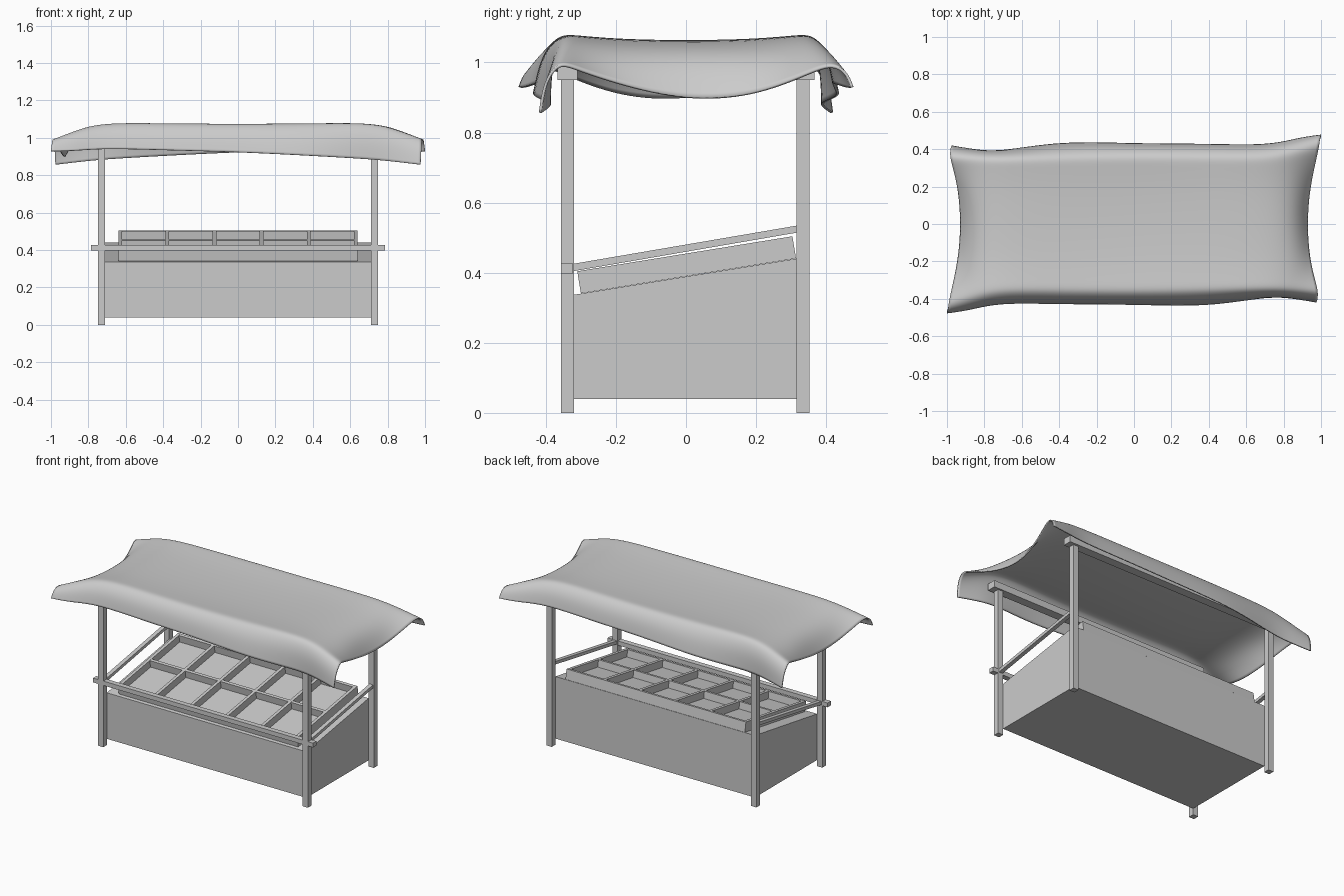
import bpy, bmesh, math
from mathutils import Vector, Matrix

if "Cube" in bpy.data.objects:
    bpy.data.objects.remove(bpy.data.objects["Cube"])


def make_object(name, bm):
    bmesh.ops.recalc_face_normals(bm, faces=bm.faces[:])
    me = bpy.data.meshes.new(name)
    bm.to_mesh(me)
    bm.free()
    ob = bpy.data.objects.new(name, me)
    bpy.context.collection.objects.link(ob)
    return ob


def add_box(bm, lo, hi):
    lo, hi = Vector(lo), Vector(hi)
    size = hi - lo
    bmesh.ops.create_cube(bm, size=1, matrix=Matrix.Translation((lo + hi) / 2)
                          @ Matrix.Diagonal((*size, 1)))


def box(name, lo, hi):
    bm = bmesh.new()
    add_box(bm, lo, hi)
    return make_object(name, bm)


def prism(name, profile, x0, x1):
    """Extrude a (y, z) profile along x."""
    bm = bmesh.new()
    f = bm.faces.new([bm.verts.new((x0, y, z)) for y, z in profile])
    ext = bmesh.ops.extrude_face_region(bm, geom=[f])
    bmesh.ops.translate(bm, vec=(x1 - x0, 0, 0),
                        verts=[v for v in ext['geom'] if isinstance(v, bmesh.types.BMVert)])
    return make_object(name, bm)


# Counter body with sloping top
prism("counter_body", [(-.32, .04), (.315, .04), (.315, .44), (-.32, .337)], -.712, .712)

# Posts and sloping side rails
for side, s in (("left", -1), ("right", 1)):
    for end, y0, y1 in (("front", -.357, -.32), ("back", .315, .352)):
        x = s * .73
        box(f"{end}_{side}_post", (x - .0185, y0, 0), (x + .0185, y1, .96))
    prism(f"{side}_side_rail", [(-.33, .403), (.32, .515), (.32, .535), (-.33, .424)],
          s * .73 - .013, s * .73 + .013)

# Front rail and the two canopy beams
box("front_rail", (-.785, -.356, .398), (.785, -.322, .426))
box("front_beam", (-.785, -.366, .95), (.785, -.31, .993))
box("back_beam", (-.785, .31, .95), (.785, .366, .993))

# Display tray with ten compartments, tilted onto the counter
bm = bmesh.new()
L, H, W, T = .622, .064, .64, .01
add_box(bm, (-W, 0, 0), (W, L, .018))
for i in range(6):
    x = -W + T + i * (2 * W - 2 * T) / 5
    add_box(bm, (x - T, 0, 0), (x + T, L, H))
for i in range(3):
    y = T + i * (L - 2 * T) / 2
    add_box(bm, (-W, y - T, 0), (W, y + T, H - .0005))
tray = make_object("display_tray", bm)
tray.location = (0, -.3, .341)
tray.rotation_euler = (math.atan2(.1, .615), 0, 0)

# Canopy cloth: control rows for the front half, back half is a half-turn copy
edge = [(-1.0, -.478, .93), (-.88, -.462, .93), (-.72, -.42, .945), (-.4, -.43, .935),
        (0, -.43, .925), (.4, -.445, .905), (.72, -.385, .885), (.86, -.4, .87), (.975, -.42, .857)]
ridge = [(-.99, -.415, 1.0), (-.86, -.39, 1.05), (-.72, -.36, 1.085), (-.4, -.365, 1.08),
         (0, -.37, 1.078), (.4, -.365, 1.08), (.72, -.355, 1.085), (.86, -.36, 1.045), (.985, -.365, 1.005)]
inner_x = [-.94, -.88, -.74, -.4, 0, .4, .74, .88, .94]
inner_z = [.905, 1.01, 1.07, 1.065, 1.06, 1.065, 1.07, 1.02, .94]
centre_x = [-.925, -.87, -.74, -.4, 0, .4, .74, .87, .925]
centre_z = [.893, 1.01, 1.068, 1.06, 1.055, 1.06, 1.068, 1.01, .893]

edge = [Vector(p) for p in edge]
ridge = [Vector(p) for p in ridge]
inner = [Vector((x, -.19, z)) for x, z in zip(inner_x, inner_z)]
centre = [Vector((x, 0, z)) for x, z in zip(centre_x, centre_z)]
middle = [r.lerp(e, .45) + Vector((0, -.018, .008)) for r, e in zip(ridge, edge)]
crest = [r.lerp(n, .3) for r, n in zip(ridge, inner)]
front = [edge, middle, ridge, crest, inner]
back = [[Vector((-p.x, -p.y, p.z)) for p in reversed(row)] for row in reversed(front)]

bm = bmesh.new()
grid = [[bm.verts.new(p) for p in row] for row in front + [centre] + back]
for a, b in zip(grid, grid[1:]):
    for i in range(len(a) - 1):
        bm.faces.new((a[i], a[i + 1], b[i + 1], b[i]))
canopy = make_object("canopy_cloth", bm)
if sum(p.normal.z for p in canopy.data.polygons) < 0:
    canopy.data.flip_normals()
for p in canopy.data.polygons:
    p.use_smooth = True
sub = canopy.modifiers.new("smooth", 'SUBSURF')
sub.levels = sub.render_levels = 3
sub.boundary_smooth = 'PRESERVE_CORNERS'
sol = canopy.modifiers.new("thickness", 'SOLIDIFY')
sol.thickness = .008
sol.offset = -1
